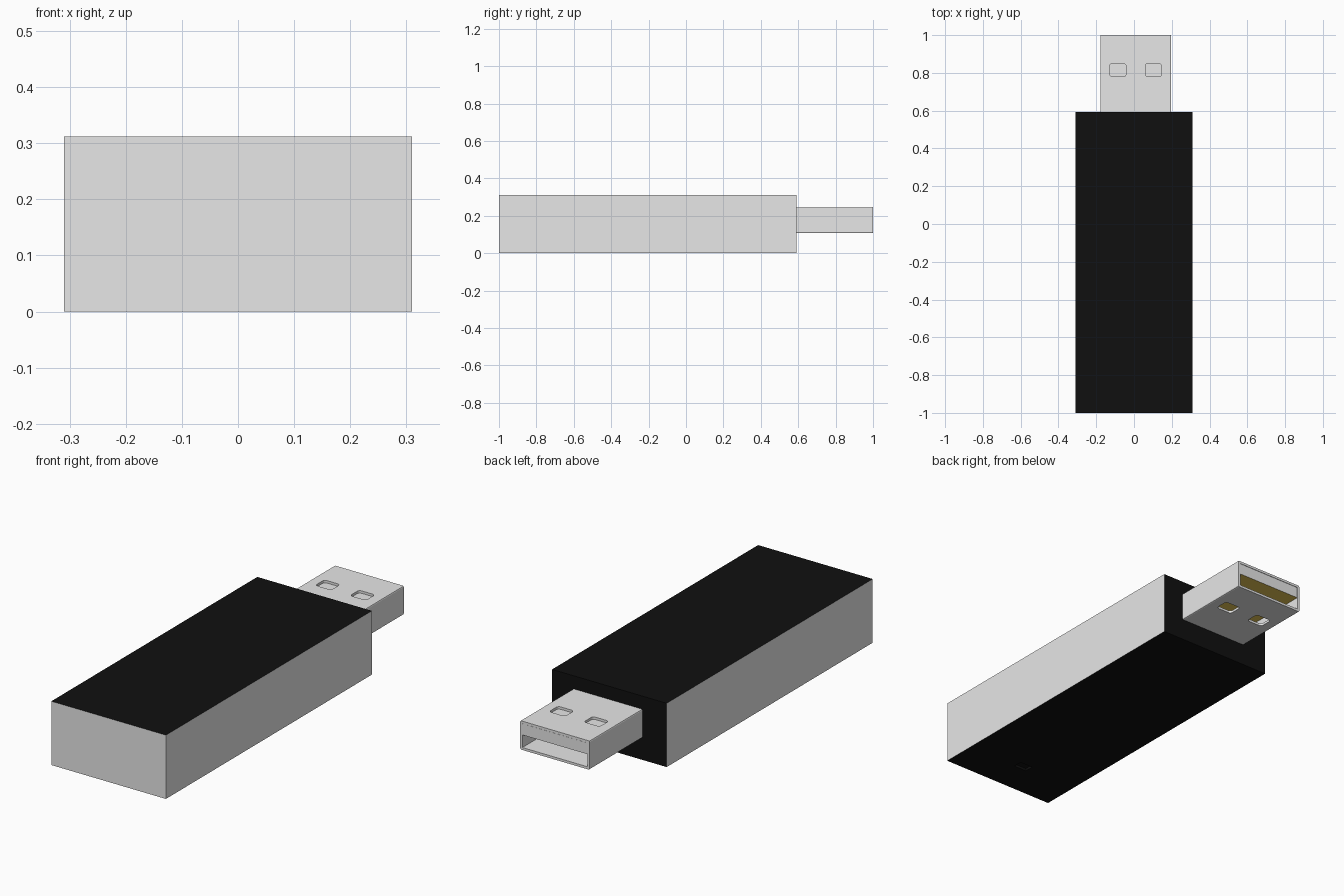
import bpy, bmesh

if "Cube" in bpy.data.objects:
    bpy.data.objects.remove(bpy.data.objects["Cube"])


def material(name, rgb):
    m = bpy.data.materials.new(name)
    m.diffuse_color = (*rgb, 1)
    m.use_nodes = True
    m.node_tree.nodes["Principled BSDF"].inputs["Base Color"].default_value = m.diffuse_color
    return m


GREY = material("light grey", (0.8, 0.8, 0.8))
BLACK = material("black", (0.005, 0.005, 0.005))
GOLD = material("gold", (0.8, 0.56, 0.09))


def box(name, lo, hi, mats=(), bevel=0.0, axis=2, segments=3):
    """Box between two corners; edges along one axis can be rounded."""
    bm = bmesh.new()
    bmesh.ops.create_cube(bm, size=1)
    for v in bm.verts:
        for i in range(3):
            v.co[i] = lo[i] if v.co[i] < 0 else hi[i]
    if bevel:
        edges = [e for e in bm.edges
                 if abs(e.verts[0].co[axis] - e.verts[1].co[axis]) > 1e-5]
        bmesh.ops.bevel(bm, geom=edges, offset=bevel, segments=segments,
                        profile=0.5, affect='EDGES')
    me = bpy.data.meshes.new(name)
    bm.to_mesh(me)
    bm.free()
    for m in mats:
        me.materials.append(m)
    ob = bpy.data.objects.new(name, me)
    bpy.context.collection.objects.link(ob)
    return ob


def cut(target, cutter):
    """Subtract the cutter, then remove it."""
    mod = target.modifiers.new("cut", 'BOOLEAN')
    mod.operation, mod.solver, mod.object = 'DIFFERENCE', 'EXACT', cutter
    cutter.hide_render = True
    bpy.context.view_layer.update()
    dg = bpy.context.evaluated_depsgraph_get()
    me = bpy.data.meshes.new_from_object(target.evaluated_get(dg))
    target.modifiers.clear()
    target.data = me
    bpy.data.objects.remove(cutter)


# Body with a small recess underneath, near the front
body = box("body", (-0.31, -1, 0), (0.31, 0.592, 0.312), (GREY, BLACK))
cut(body, box("recess_cutter", (-0.035, -0.835, -0.1), (0.035, -0.79, 0.012)))
for p in body.data.polygons:
    c = p.center
    p.material_index = 0 if abs(c.x) > 0.3 or c.y < -0.99 else 1

# Hollow metal plug shell
X0, X1, Z0, Z1, W = -0.178, 0.197, 0.107, 0.248, 0.012
shell = box("plug_shell", (X0, 0.585, Z0), (X1, 1, Z1), (GREY,),
            bevel=0.006, axis=1, segments=2)
cut(shell, box("cavity_cutter", (X0 + W, 0.6, Z0 + W), (X1 - W, 1.1, Z1 - W)))

# Two latch holes through the top and bottom walls
for x in (-0.085, 0.103):
    cut(shell, box("hole_cutter", (x - 0.043, 0.78, 0), (x + 0.043, 0.85, 0.4),
                   bevel=0.014))

# Contact tongue in the upper half of the plug, gold underneath
tongue = box("contact_tongue", (X0 + W, 0.595, 0.18), (X1 - W, 0.999, Z1 - W - 0.001),
             (GREY, GOLD))
for p in tongue.data.polygons:
    p.material_index = 1 if p.normal.z < -0.5 else 0
